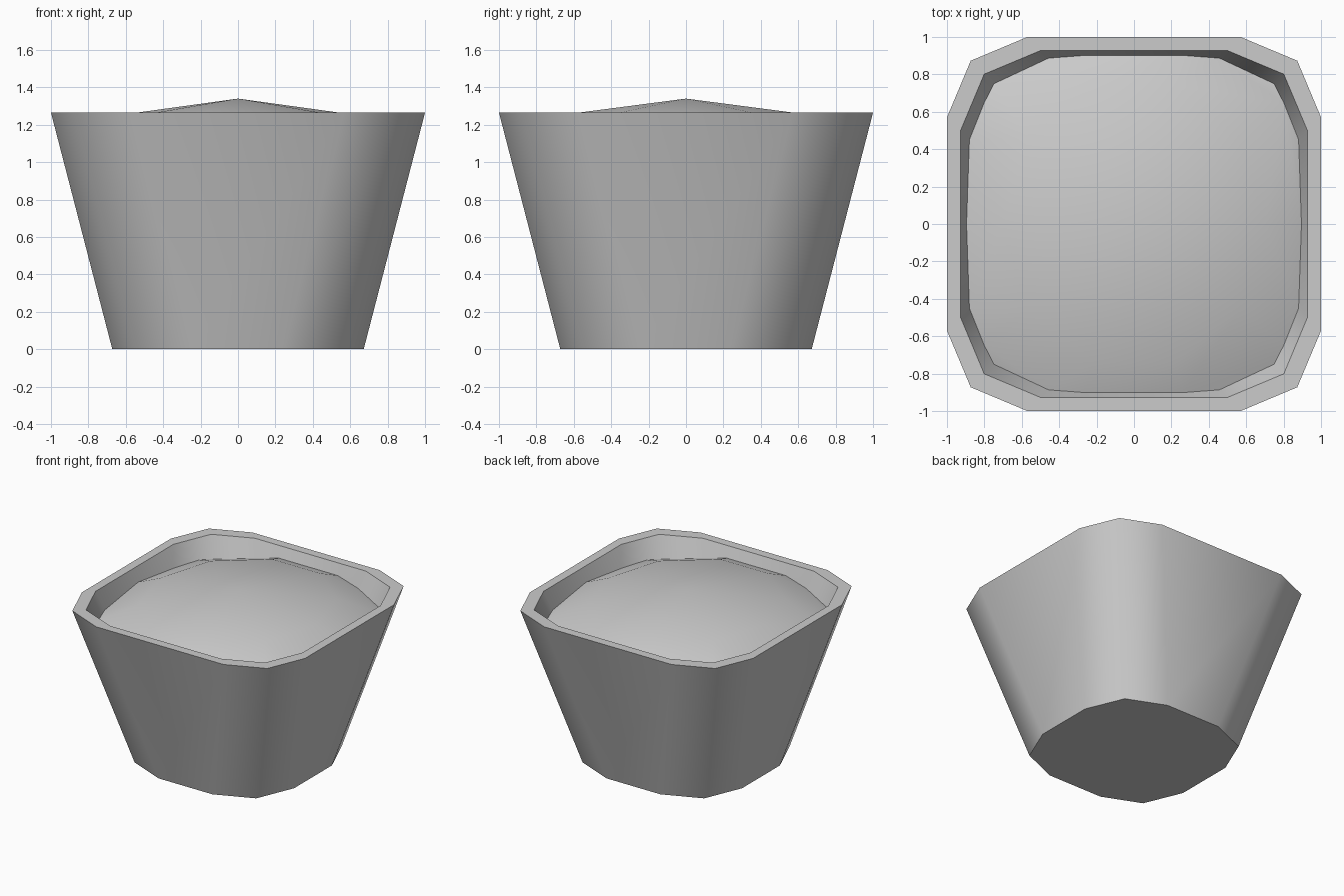
import bpy, bmesh
from math import sin, cos, pi, radians
from mathutils import Vector

if "Cube" in bpy.data.objects:
    bpy.data.objects.remove(bpy.data.objects["Cube"])

RIM_Z = 1.265


def make_material(name, value):
    mat = bpy.data.materials.new(name)
    mat.use_nodes = True
    colour = (value, value, value, 1)
    mat.diffuse_color = colour
    mat.node_tree.nodes["Principled BSDF"].inputs["Base Color"].default_value = colour
    return mat


def finish(bm, name, mat):
    mesh = bpy.data.meshes.new(name)
    bm.to_mesh(mesh)
    bm.free()
    mesh.materials.append(mat)
    obj = bpy.data.objects.new(name, mesh)
    bpy.context.collection.objects.link(obj)
    bpy.ops.object.select_all(action='DESELECT')
    obj.select_set(True)
    bpy.context.view_layer.objects.active = obj
    bpy.ops.object.shade_smooth_by_angle(angle=radians(50))
    return obj


def outline(half, z):
    """Square with bevelled corners of constant size, anticlockwise."""
    a, b = half - 0.43, half - 0.127
    corner = [Vector((half, a, z)), Vector((b, b, z)), Vector((a, half, z))]
    points = []
    for _ in range(4):
        points += corner
        corner = [Vector((-p.y, p.x, z)) for p in corner]
    return points


def bridge(bm, low, high):
    n = len(low)
    for i in range(n):
        j = (i + 1) % n
        bm.faces.new((low[i], low[j], high[j], high[i]))


clay = make_material("grey_clay", 0.6)

# Pot: outer wall, flat rim, inner wall and floor
inner_top, inner_low = outline(0.928, RIM_Z), outline(0.58, 0.12)
bm = bmesh.new()
loops = [[bm.verts.new(p) for p in pts] for pts in
         (outline(0.672, 0), outline(1, RIM_Z), inner_top, inner_low)]
for low, high in zip(loops, loops[1:]):
    bridge(bm, low, high)
bm.faces.new(loops[0][::-1])
bm.faces.new(loops[-1])
finish(bm, "pot", clay)

# Soil: shallow ten-sided mound trimmed to the inner wall
bm = bmesh.new()
SIDES = 10
rings = []
for rx, ry, z in ((0.70, 0.78, 1.243), (1.28, 1.42, 0.99)):
    rings.append([bm.verts.new((rx * cos(2 * pi * i / SIDES),
                                ry * sin(2 * pi * i / SIDES), z))
                  for i in range(SIDES)])
peak = bm.verts.new((0, 0, 1.34))
for i in range(SIDES):
    bm.faces.new((rings[0][i], rings[0][(i + 1) % SIDES], peak))
bridge(bm, rings[1], rings[0])
for i, p in enumerate(inner_top):
    q = inner_top[(i + 1) % len(inner_top)]
    normal = (q - p).cross(p - inner_low[i])
    bmesh.ops.bisect_plane(bm, geom=bm.verts[:] + bm.edges[:] + bm.faces[:],
                           plane_co=p, plane_no=normal, clear_outer=True)
finish(bm, "soil", clay)
